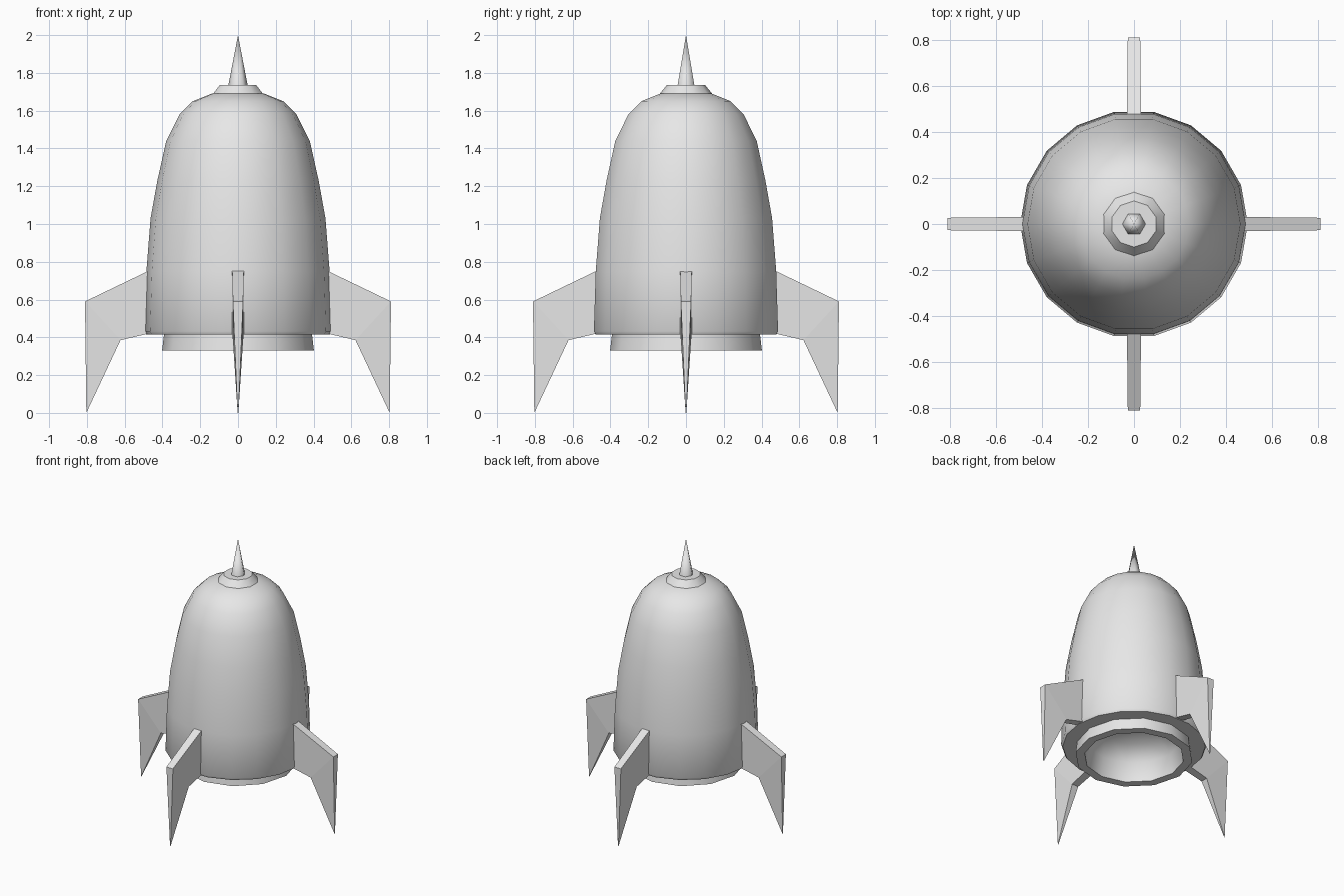
import bpy
import bmesh
from math import radians, sin, cos, tau, pi

cube = bpy.data.objects.get("Cube")
if cube:
    bpy.data.objects.remove(cube, do_unlink=True)

grey = bpy.data.materials.new("light grey")
grey.use_nodes = True
grey.diffuse_color = (0.8, 0.8, 0.8, 1)
grey.node_tree.nodes["Principled BSDF"].inputs["Base Color"].default_value = (0.8, 0.8, 0.8, 1)


def finish(name, bm, smooth_angle=None):
    bmesh.ops.recalc_face_normals(bm, faces=bm.faces)
    mesh = bpy.data.meshes.new(name)
    bm.to_mesh(mesh)
    bm.free()
    mesh.materials.append(grey)
    obj = bpy.data.objects.new(name, mesh)
    bpy.context.collection.objects.link(obj)
    if smooth_angle:
        bpy.ops.object.select_all(action="DESELECT")
        obj.select_set(True)
        bpy.context.view_layer.objects.active = obj
        bpy.ops.object.shade_smooth_by_angle(angle=radians(smooth_angle))
    return obj


def lathe(name, profile, sides, smooth_angle, turn=0.0):
    """Turn (radius, height) points round the z axis; radius 0 makes a pole."""
    bm = bmesh.new()
    rings = []
    for r, z in profile:
        count = sides if r > 0 else 1
        rings.append([bm.verts.new((r * cos(turn + tau * i / sides),
                                    r * sin(turn + tau * i / sides), z))
                      for i in range(count)])
    for low, high in zip(rings, rings[1:]):
        for i in range(sides):
            j = (i + 1) % sides
            corners = [low[i % len(low)], low[j % len(low)],
                       high[j % len(high)], high[i % len(high)]]
            bm.faces.new(list(dict.fromkeys(corners)))
    return finish(name, bm, smooth_angle)


def fin(name, angle):
    # (radius, height, half thickness): thins to a point at the foot
    outline = [(0.44, 0.768, 0.031), (0.81, 0.59, 0.027), (0.803, 0.0, 0.002),
               (0.622, 0.385, 0.027), (0.44, 0.428, 0.032)]
    bm = bmesh.new()
    left = [bm.verts.new((r, t, z)) for r, z, t in outline]
    right = [bm.verts.new((r, -t, z)) for r, z, t in outline]
    # Each side is split at the inner corner so the taper stays crisp
    for side in (left, right):
        a, b, c, d, e = side
        bm.faces.new((a, b, d, e))
        bm.faces.new((b, c, d))
    for i in range(len(outline)):
        j = (i + 1) % len(outline)
        bm.faces.new((left[i], left[j], right[j], right[i]))
    obj = finish(name, bm)
    obj.rotation_euler.z = angle
    return obj


# Hull: rounded shell with a small bevelled lower lip
lathe("hull", [(0.36, 0.415), (0.485, 0.415), (0.495, 0.432), (0.485, 0.75),
               (0.463, 1.03), (0.427, 1.23), (0.38, 1.44), (0.31, 1.58),
               (0.24, 1.65), (0.14, 1.69), (0, 1.70)], 18, 35)

# Exhaust: flared ring with a hollow inside
lathe("exhaust_nozzle", [(0.39, 0.43), (0.402, 0.33), (0.34, 0.33),
                         (0.32, 0.47), (0.22, 0.56), (0, 0.59)], 12, 40)

# Nose cap and spike
lathe("nose_cap", [(0.14, 1.688), (0.10, 1.737), (0, 1.737)], 10, 40, pi / 2)
lathe("nose_spike", [(0, 1.73), (0.052, 1.73), (0, 2.0)], 6, 65)

# Four fins
for k, place in enumerate(("left", "back", "right", "front")):
    fin(place + "_fin", k * pi / 2)
